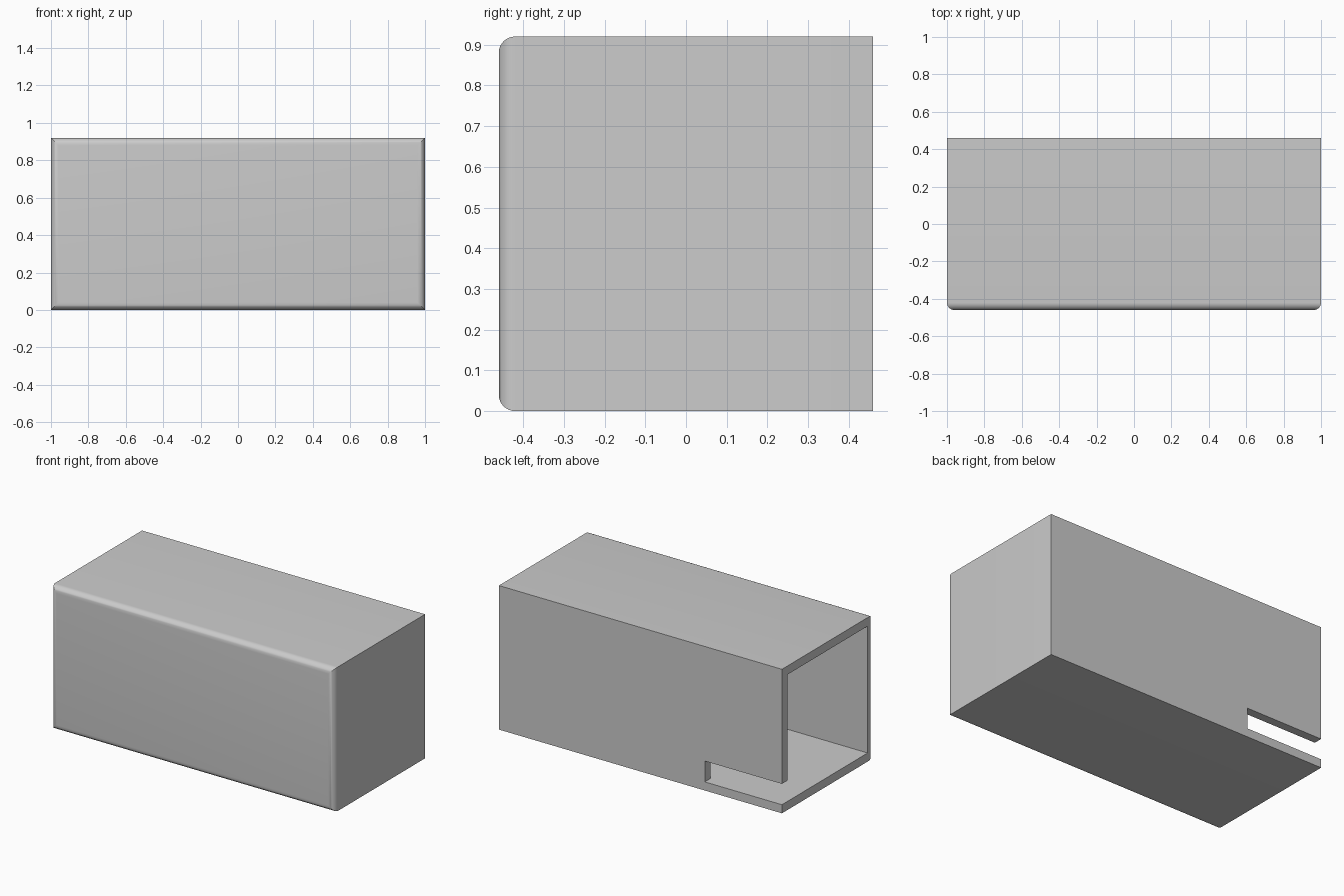
import bpy, bmesh

default = bpy.data.objects.get("Cube")
if default:
    bpy.data.objects.remove(default, do_unlink=True)

LENGTH, DEPTH, HEIGHT = 2.0, 0.92, 0.92
WALL, FILLET = 0.055, 0.04
X, Y = LENGTH / 2, DEPTH / 2

grey = bpy.data.materials.new("light grey")
grey.use_nodes = True
colour = (0.6, 0.6, 0.6, 1)
grey.diffuse_color = colour
grey.node_tree.nodes["Principled BSDF"].inputs["Base Color"].default_value = colour


def box(name, low, high, round_front=False):
    """Box between two corners, optionally with rounded front edges."""
    bm = bmesh.new()
    bmesh.ops.create_cube(bm, size=1)
    for v in bm.verts:
        v.co = [(a + b) / 2 + c * (b - a) for a, b, c in zip(low, high, v.co)]
    if round_front:
        front = [e for e in bm.edges if all(v.co.y < low[1] + 0.001 for v in e.verts)]
        bmesh.ops.bevel(bm, geom=front, offset=FILLET, segments=8,
                        profile=0.5, affect='EDGES')
    mesh = bpy.data.meshes.new(name)
    bm.to_mesh(mesh)
    bm.free()
    mesh.materials.append(grey)
    obj = bpy.data.objects.new(name, mesh)
    bpy.context.collection.objects.link(obj)
    return obj


# Outer sleeve, closed at one end
sleeve = box("sleeve", (-X, -Y, 0), (X, Y, HEIGHT), round_front=True)

# Cavity open at the -x end, and slot through the back wall beside the floor
cavity = box("cavity_cutter", (-X - 0.1, -Y + WALL, WALL),
             (X - WALL, Y - WALL, HEIGHT - WALL))
slot = box("slot_cutter", (-X - 0.1, Y - WALL - 0.1, WALL), (-0.455, Y + 0.1, 0.188))

bpy.ops.object.select_all(action='DESELECT')
sleeve.select_set(True)
bpy.context.view_layer.objects.active = sleeve
for cutter in (cavity, slot):
    cutter.hide_render = True
    cut = sleeve.modifiers.new(cutter.name, 'BOOLEAN')
    cut.operation = 'DIFFERENCE'
    cut.solver = 'EXACT'
    cut.object = cutter
    bpy.ops.object.modifier_apply(modifier=cut.name)
    bpy.data.objects.remove(cutter, do_unlink=True)

bpy.ops.object.shade_smooth_by_angle(angle=0.5)
